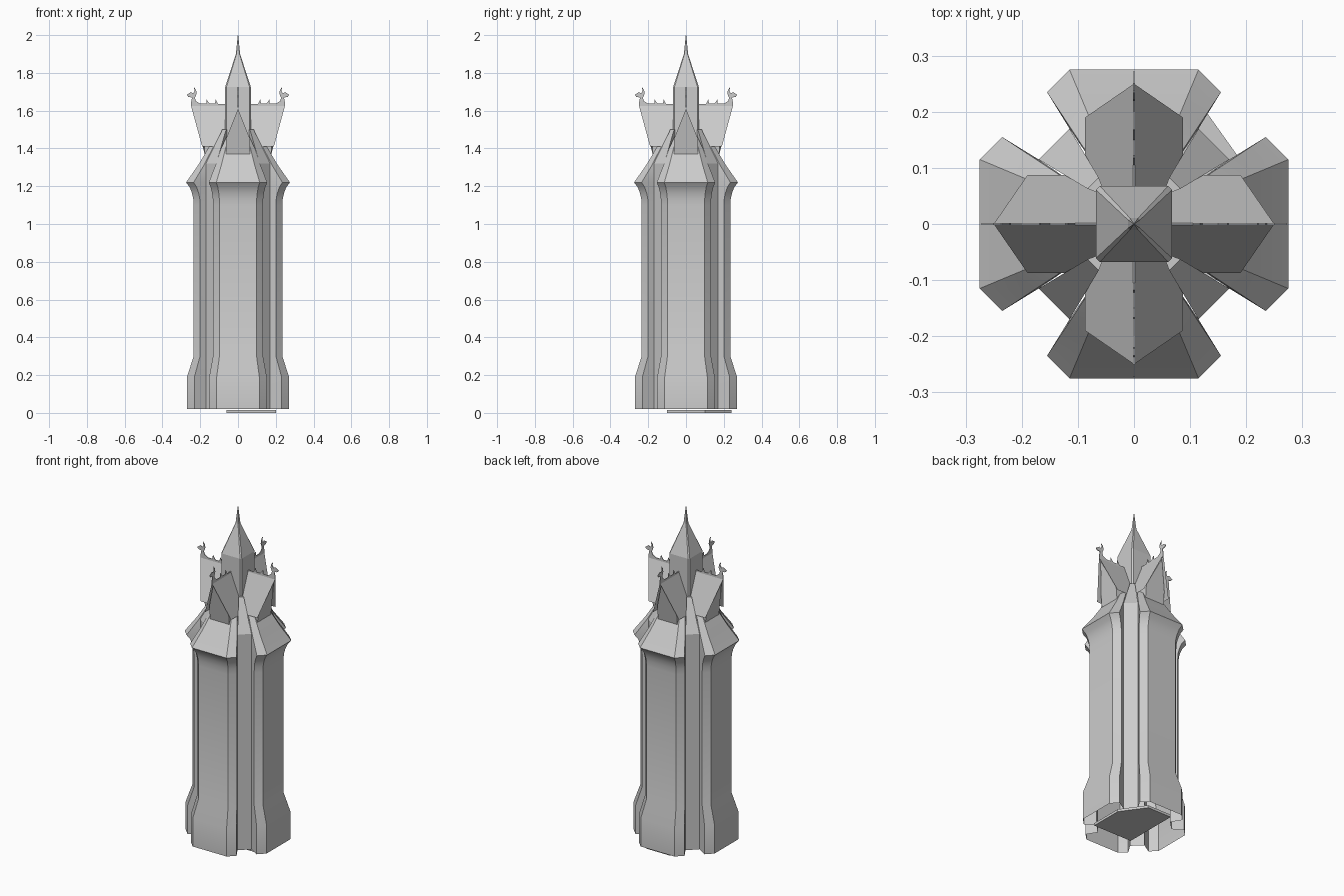
import bpy, math
from mathutils import Matrix

if "Cube" in bpy.data.objects:
    bpy.data.objects.remove(bpy.data.objects["Cube"])

stone = bpy.data.materials.new("stone_grey")
stone.diffuse_color = (0.6, 0.6, 0.6, 1)
stone.use_nodes = True
stone.node_tree.nodes["Principled BSDF"].inputs["Base Color"].default_value = stone.diffuse_color


def part(name, verts, faces, turn=0, smooth=False):
    """Make one part, turned by quarter turns about the tower axis."""
    me = bpy.data.meshes.new(name)
    me.from_pydata(verts, [], faces)
    me.transform(Matrix.Rotation(turn * math.pi / 2, 4, 'Z'))
    me.materials.append(stone)
    ob = bpy.data.objects.new(name, me)
    bpy.context.collection.objects.link(ob)
    if smooth:
        bpy.ops.object.select_all(action='DESELECT')
        ob.select_set(True)
        bpy.context.view_layer.objects.active = ob
        bpy.ops.object.shade_smooth_by_angle(angle=math.radians(25))
    return ob


def loft(rings, closed=True):
    """Join rings of equal length with quads."""
    n = len(rings[0])
    verts = [v for ring in rings for v in ring]
    faces = []
    for j in range(len(rings) - 1):
        for i in range(n if closed else n - 1):
            k = (i + 1) % n
            faces.append((j * n + i, j * n + k, (j + 1) * n + k, (j + 1) * n + i))
    return verts, faces


# Bay: radius and height profile, foot, shaft, flared cornice and roof skirt
BAY = [(.27, .02), (.27, .19), (.235, .3), (.235, 1.1), (.237, 1.135), (.244, 1.165),
       (.256, 1.195), (.275, 1.22), (.212, 1.31), (.155, 1.405), (.075, 1.5)]


def bay_ring(r, z):
    k = min(1, .98 * r / .2)
    half = [(.418 * r, r), (.564 * r, .855 * r), (.115 * k, .17 * k)]
    pts = [(-x, y) for x, y in reversed(half)] + half
    return [(x, -y, z) for x, y in pts]


# Pilaster in the corner between bays, with a tapering stone cap
pil_v, pil_f = loft([[(.115, -.17, .02), (.17, -.115, .02)],
                     [(.115, -.17, 1.32), (.17, -.115, 1.32)],
                     [(.063, -.083, 1.5), (.083, -.063, 1.5)]], closed=False)
pil_v += [(.05, -.05, 1.5), (.05, -.05, 1.2)]
pil_f += [(4, 5, 6), (2, 4, 6, 7), (3, 7, 6, 5)]

# Dormer: steep gable roof with a forward ridge, and a leaning gable wall
roof_v = [(0, 0, 1.63), (0, -.25, 1.63),
          (-.087, 0, 1.41), (-.087, -.19, 1.41), (.087, 0, 1.41), (.087, -.19, 1.41)]
roof_f = [(0, 2, 3, 1), (0, 1, 5, 4)]
wall_v = [(s * w, y, z) for y0, y1, y2 in [(-.175, -.182, -.238), (0, 0, 0)]
          for s, w, y, z in [(-1, .064, y0, 1.365), (1, .064, y0, 1.365),
                             (1, .064, y1, 1.45), (0, 0, y2, 1.61), (-1, .064, y1, 1.45)]]
wall_f = [(0, 1, 2, 3, 4)] + [(i, i + 5, (i + 1) % 5 + 5, (i + 1) % 5) for i in range(5)]

# Ridge crest with small thorns and a curled hook at its end (distance out, height)
CREST = [(.06, 1.62), (.06, 1.634), (.105, 1.634), (.118, 1.66), (.122, 1.637), (.15, 1.637),
         (.167, 1.66), (.168, 1.637), (.2, 1.637), (.222, 1.65), (.228, 1.667), (.219, 1.69),
         (.222, 1.71), (.234, 1.725), (.229, 1.705), (.237, 1.692), (.25, 1.698),
         (.272, 1.683), (.262, 1.672), (.243, 1.67), (.247, 1.652), (.25, 1.63), (.245, 1.618)]
n = len(CREST)
crest_v = [(x, -d, z) for x in (-.002, .002) for d, z in CREST]
crest_f = [tuple(range(n)), tuple(reversed(range(n, 2 * n)))]
crest_f += [(i, i + n, (i + 1) % n + n, (i + 1) % n) for i in range(n)]

for t in range(4):
    part("bay", *loft([bay_ring(r, z) for r, z in BAY], closed=False), t, smooth=True)
    part("corner_pilaster", pil_v, pil_f, t)
    part("dormer_roof", roof_v, roof_f, t)
    part("dormer_wall", wall_v, wall_f, t)
    part("ridge_crest", crest_v, crest_f, t)


# Central turret with trimmed corners, spire and needle
def square(r, z, c):
    c = c * r
    return [(r, -r + c, z), (r, r - c, z), (r - c, r, z), (-r + c, r, z),
            (-r, r - c, z), (-r, -r + c, z), (-r + c, -r, z), (r - c, -r, z)]


part("turret", *loft([square(.068, 1.35, .1), square(.068, 1.725, .1)]))
part("spire", *loft([square(.068, 1.725, .1), square(.011, 1.9, .3), square(.001, 2.0, .3)]))

# Thin floor plate under the tower
part("floor_plate", *[
    [(x, y, z) for z in (0, .015) for x, y in [(-.06, -.1), (.2, -.1), (.2, .1),
                                               (.1, .24), (-.06, .24)]],
    [(4, 3, 2, 1, 0), (5, 6, 7, 8, 9)] + [(i, (i + 1) % 5, (i + 1) % 5 + 5, i + 5) for i in range(5)]])
